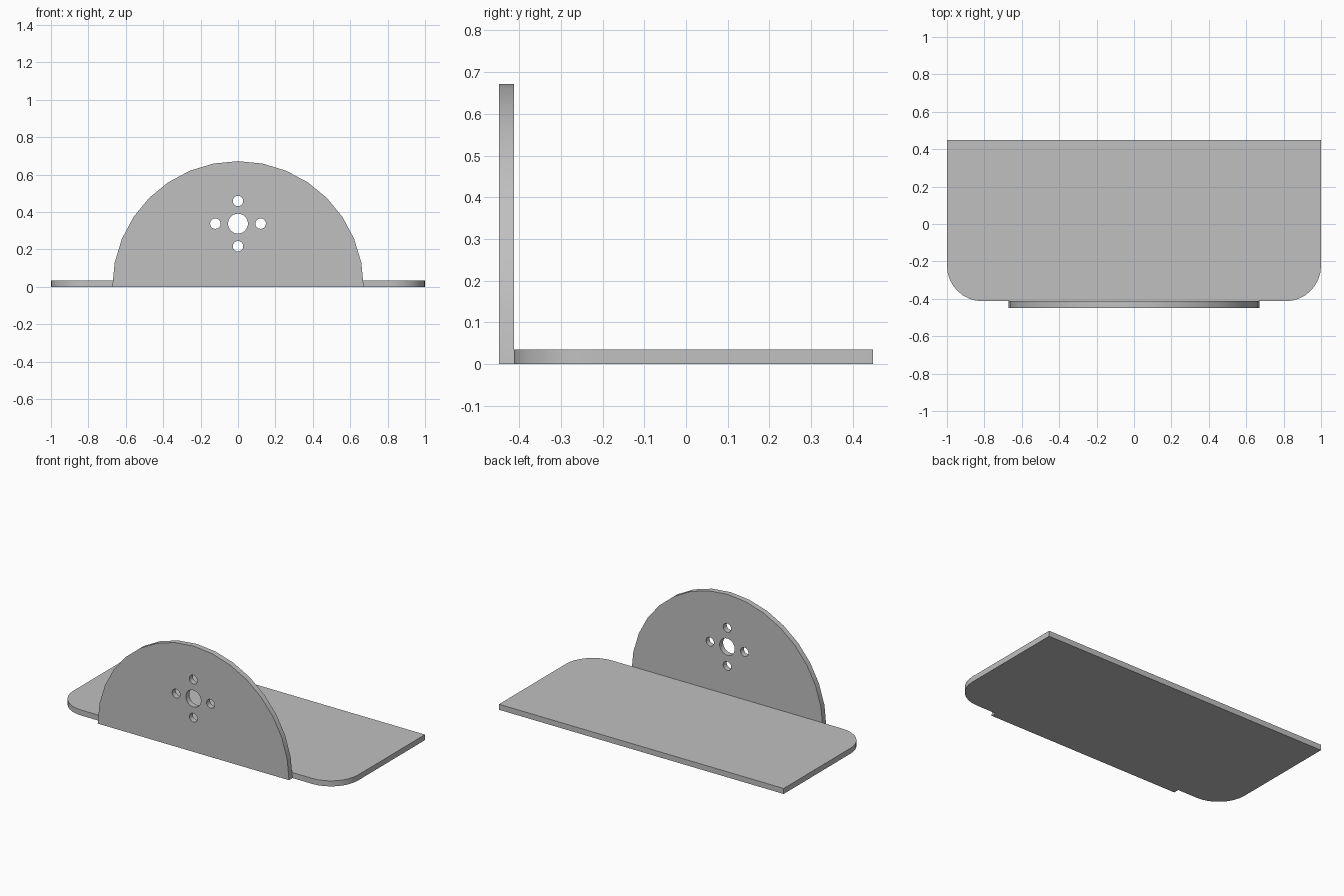
import bpy, bmesh
from math import sin, cos, pi, radians
from mathutils import Matrix, Vector

cube = bpy.data.objects.get("Cube")
if cube:
    bpy.data.objects.remove(cube, do_unlink=True)

THICK = 0.035
FRONT, BACK = -0.448, 0.448
JOINT = FRONT + THICK          # where the upright meets the base

grey = bpy.data.materials.new("light grey")
grey.use_nodes = True
colour = (0.53, 0.53, 0.53, 1)
grey.diffuse_color = colour
grey.node_tree.nodes["Principled BSDF"].inputs["Base Color"].default_value = colour


def arc(cx, cy, r, start, end, steps):
    """Points along an arc, both ends included; angles in degrees."""
    angles = [radians(start + (end - start) * i / steps) for i in range(steps + 1)]
    return [(cx + r * cos(a), cy + r * sin(a)) for a in angles]


def plate(name, loops, matrix):
    """Flat sheet from an outline and hole loops, extruded along local z."""
    bm = bmesh.new()
    edges = []
    for loop in loops:
        verts = [bm.verts.new((x, y, 0)) for x, y in loop]
        edges += [bm.edges.new((a, b)) for a, b in zip(verts, verts[1:] + verts[:1])]
    bmesh.ops.triangle_fill(bm, edges=edges, use_beauty=True, normal=Vector((0, 0, 1)))
    grown = bmesh.ops.extrude_face_region(bm, geom=bm.faces[:], use_keep_orig=True)
    top = [v for v in grown["geom"] if isinstance(v, bmesh.types.BMVert)]
    bmesh.ops.translate(bm, verts=top, vec=(0, 0, THICK))
    bmesh.ops.recalc_face_normals(bm, faces=bm.faces[:])
    bmesh.ops.dissolve_limit(bm, angle_limit=radians(0.5), verts=[],
                             edges=[e for e in bm.edges if e.is_manifold])
    bm.transform(matrix)
    mesh = bpy.data.meshes.new(name)
    bm.to_mesh(mesh)
    bm.free()
    mesh.materials.append(grey)
    obj = bpy.data.objects.new(name, mesh)
    bpy.context.collection.objects.link(obj)
    bpy.ops.object.select_all(action="DESELECT")
    obj.select_set(True)
    bpy.context.view_layer.objects.active = obj
    bpy.ops.object.shade_smooth_by_angle(angle=radians(30))
    return obj


# Base plate with two rounded front corners
R = 0.19
base = [(1, BACK), (-1, BACK)]
base += arc(-1 + R, JOINT + R, R, 180, 270, 8)
base += arc(1 - R, JOINT + R, R, 270, 360, 8)
plate("base_plate", [base], Matrix.Identity(4))

# Half-round upright with a shaft hole and four screw holes around it
HUB, SPREAD = 0.338, 0.121
loops = [arc(0, 0, 0.672, 0, 180, 16),
         arc(0, HUB, 0.053, 0, 360, 32)[:-1]]
for i in range(4):
    a = i * pi / 2
    loops.append(arc(SPREAD * cos(a), HUB + SPREAD * sin(a), 0.028, 0, 360, 24)[:-1])
stand = Matrix.Translation((0, JOINT, 0)) @ Matrix.Rotation(pi / 2, 4, "X")
plate("upright_plate", loops, stand)
